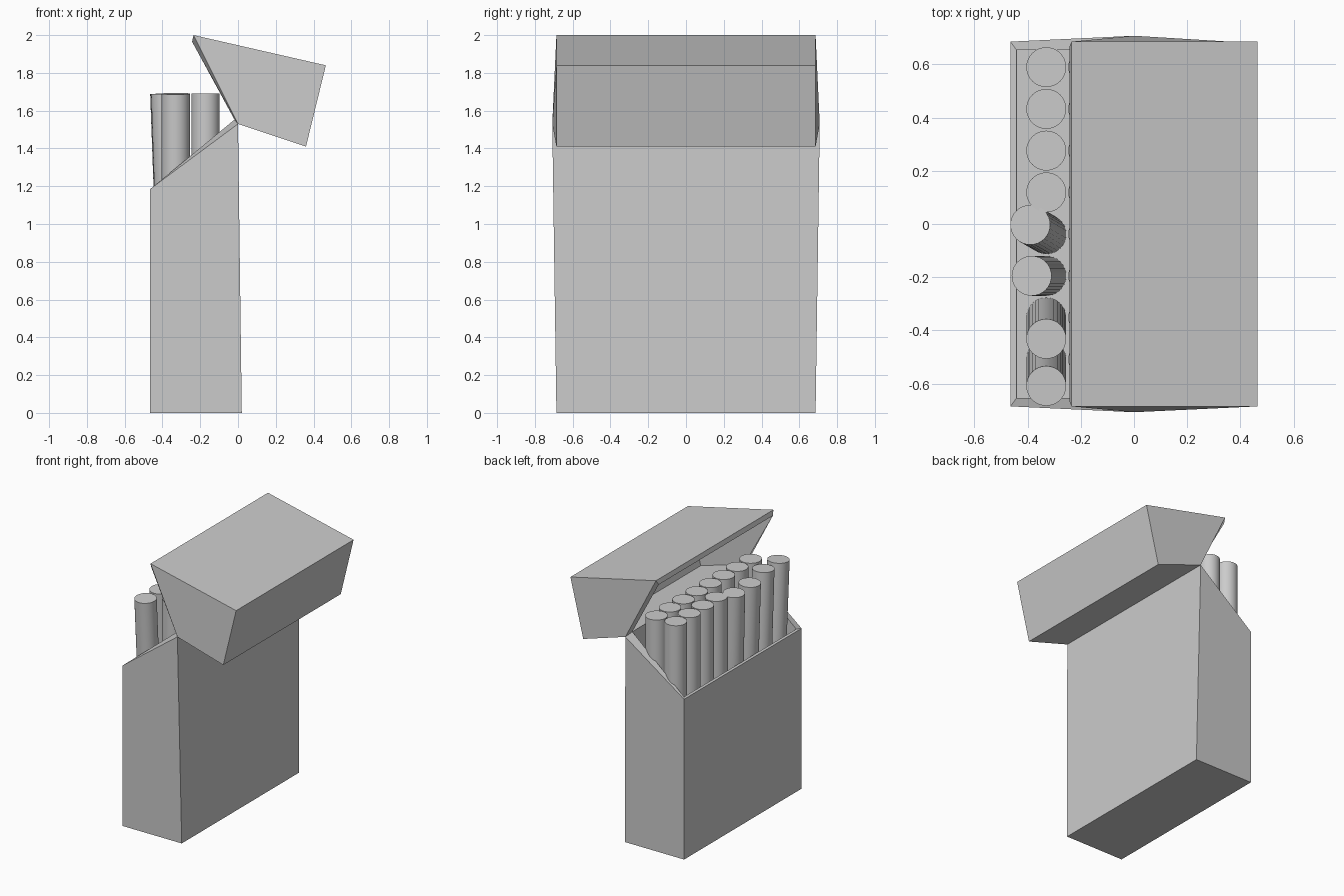
import bpy
import bmesh
from mathutils import Vector

cube = bpy.data.objects.get("Cube")
if cube:
    bpy.data.objects.remove(cube, do_unlink=True)

COLOUR = (0.6, 0.6, 0.6, 1.0)
grey = bpy.data.materials.new("plain_grey")
grey.use_nodes = True
grey.diffuse_color = COLOUR
grey.node_tree.nodes["Principled BSDF"].inputs["Base Color"].default_value = COLOUR


def make_object(name, bm):
    mesh = bpy.data.meshes.new(name)
    bm.to_mesh(mesh)
    bm.free()
    mesh.materials.append(grey)
    obj = bpy.data.objects.new(name, mesh)
    bpy.context.scene.collection.objects.link(obj)
    return obj


# Carton: one folded strip (box, hinge, open lid) closed by two side panels
HINGE = 3
profile = [(-0.465, 1.185), (-0.465, 0), (0.02, 0), (0, 1.53),
           (0.36, 1.41), (0.465, 1.84), (-0.235, 2.0)]
bm = bmesh.new()
near, far = [], []
for i, (x, z) in enumerate(profile):
    half_width = 0.708 if i == HINGE else 0.686
    near.append(bm.verts.new((x, -half_width, z)))
    far.append(bm.verts.new((x, half_width, z)))
for i in range(len(profile) - 1):
    bm.faces.new((near[i], far[i], far[i + 1], near[i + 1]))
for part in (slice(0, HINGE + 1), slice(HINGE, None)):
    bm.faces.new(near[part])
    bm.faces.new(far[part][::-1])
carton = make_object("carton_with_open_lid", bm)
wall = carton.modifiers.new("card_thickness", "SOLIDIFY")
wall.thickness = 0.025
wall.offset = -1
wall.use_even_offset = True

# Sticks: two rows of eight, some in the front row leaning
RADIUS, BASE, TOP = 0.075, 0.03, 1.69
leans = {4: (-0.06, 0.035), 5: (-0.055, 0), 6: (0, -0.08), 7: (0, -0.1)}


def make_stick(name, x, y, lean):
    foot = Vector((x, y, BASE))
    axis = Vector((x + lean[0], y + lean[1], TOP)) - foot
    bm = bmesh.new()
    bmesh.ops.create_cone(bm, cap_ends=True, segments=32, radius1=RADIUS,
                          radius2=RADIUS, depth=axis.length)
    for face in bm.faces:
        face.smooth = len(face.verts) == 4
    for edge in bm.edges:
        edge.smooth = all(face.smooth for face in edge.link_faces)
    stick = make_object(name, bm)
    stick.rotation_mode = "QUATERNION"
    stick.rotation_quaternion = Vector((0, 0, 1)).rotation_difference(axis)
    stick.location = foot + axis / 2


for i in range(8):
    y = 0.59 - 0.157 * i
    make_stick(f"front_stick_{i + 1}", -0.33, y, leans.get(i, (0, 0)))
    make_stick(f"back_stick_{i + 1}", -0.172, y, (0, 0))
